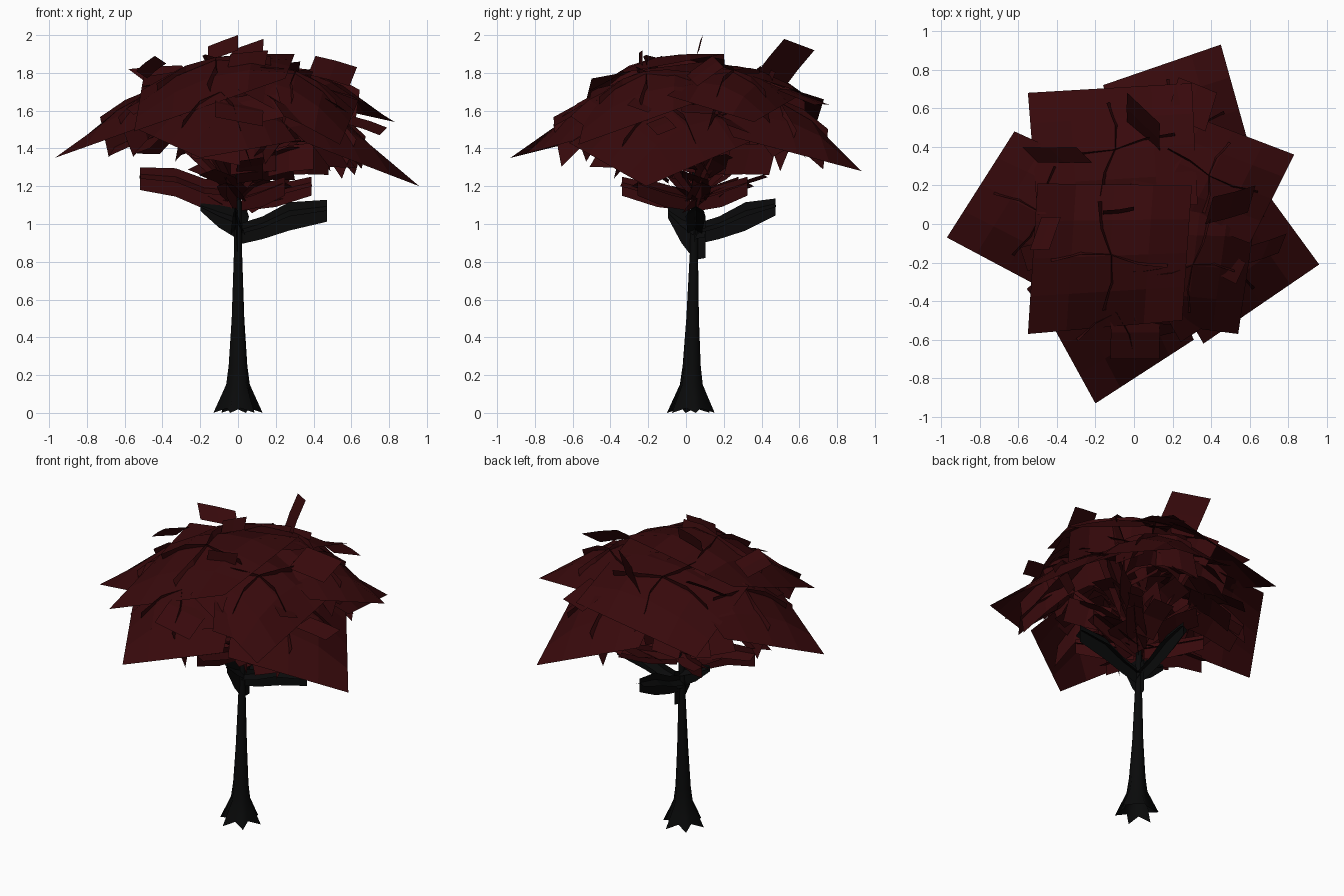
import bpy, math, random
from mathutils import Vector

random.seed(7)
if bpy.data.objects.get("Cube"):
    bpy.data.objects.remove(bpy.data.objects["Cube"])


def material(name, color):
    m = bpy.data.materials.new(name)
    m.use_nodes = True
    m.diffuse_color = (*color, 1)
    bsdf = m.node_tree.nodes["Principled BSDF"]
    bsdf.inputs["Base Color"].default_value = (*color, 1)
    bsdf.inputs["Roughness"].default_value = 1
    bsdf.inputs["Specular IOR Level"].default_value = 0
    return m


LEAF = material("dark red leaves", (0.038, 0.0027, 0.0034))
BARK = material("black bark", (0.0028, 0.003, 0.0031))


def grid_object(name, rows, mat, closed=False):
    """Skin a list of equal rows of points with quads."""
    n = len(rows[0])
    verts = [tuple(p) for row in rows for p in row]
    faces = []
    for i in range(len(rows) - 1):
        for j in range(n if closed else n - 1):
            k = (j + 1) % n
            faces.append((i * n + j, i * n + k, (i + 1) * n + k, (i + 1) * n + j))
    mesh = bpy.data.meshes.new(name)
    mesh.from_pydata(verts, [], faces)
    mesh.materials.append(mat)
    obj = bpy.data.objects.new(name, mesh)
    bpy.context.collection.objects.link(obj)
    return obj


def dome(x, y):
    return 1.87 - 0.6 * (x * x + y * y)


# Trunk with star-shaped flared roots
rings = [(0.025, 0.105, 0.27), (0.08, 0.08, 0.2), (0.15, 0.058, 0.1), (0.25, 0.048, 0.05),
         (0.5, 0.034, 0), (0.85, 0.022, 0), (1.1, 0.018, 0), (1.4, 0.01, 0)]
rows = []
for z, r, lobe in rings:
    row = []
    for k in range(12):
        a = math.tau * k / 12 + 0.2
        rad = r * (1 + lobe * (1 if k % 2 == 0 else -1))
        dip = 0.025 if z < 0.05 and k % 2 == 0 else 0
        row.append((rad * math.cos(a), 0.025 + 0.02 * min(z, 1) + rad * math.sin(a), z - dip))
    rows.append(row)
trunk = grid_object("trunk", rows, BARK, closed=True)
for p in trunk.data.polygons:
    p.use_smooth = True


# Branches: an upright ribbon crossed by a flat one
def branch(name, angle, path, mat, flat=1.0):
    d = Vector((math.cos(angle), math.sin(angle), 0))
    side = Vector((-d.y, d.x, 0)) * flat
    mids = [(Vector((0, 0.045, z)) + d * r, w) for r, z, w in path]
    up = Vector((0, 0, 1))
    grid_object(name + "_upright", [[p - up * w, p + up * w] for p, w in mids], mat)
    grid_object(name + "_flat", [[p - side * w, p + up * w * 0.4, p + side * w]
                                 for p, w in mids], mat)


low = [(0.02, 0.95, 0.055), (0.13, 0.98, 0.06), (0.27, 1.04, 0.075), (0.47, 1.07, 0.058)]
branch("right_low_branch", 0.02, low, BARK, 0.7)
branch("back_low_branch", 1.55, low[:-1] + [(0.43, 1.09, 0.045)], BARK, 0.7)
branch("left_wedge_branch", 3.2, [(0, 1.0, 0.08), (0.1, 1.04, 0.06), (0.2, 1.09, 0.02)], BARK, 0.4)
branch("front_wedge_branch", 4.6, [(0, 0.94, 0.13), (0.07, 0.99, 0.09), (0.14, 1.06, 0.03)], BARK, 0.3)
branch("back_wedge_branch", 1.4, [(0, 0.92, 0.11), (0.06, 0.93, 0.11)], BARK, 0.2)
twig = [(0.03, 1.15, 0.07), (0.18, 1.16, 0.08), (0.33, 1.22, 0.075), (0.52, 1.24, 0.06)]
branch("left_leafy_branch", 3.2, twig, LEAF)
short = [(0.03, 1.12, 0.05), (0.2, 1.15, 0.06), (0.39, 1.2, 0.05)]
for i, a in enumerate((4.55, 5.4, 0.1, 0.8, 2.5)):
    branch("short_leafy_branch_%d" % i, a, short, LEAF)
high = [(0.0, 1.15, 0.03), (0.2, 1.36, 0.06), (0.42, 1.56, 0.06)]
for i in range(5):
    branch("high_branch_%d" % i, 0.4 + i * math.tau / 5, high, LEAF)


# Canopy: big drooping leaf cards, first corner is the hanging tip
def canopy_card(name, corners, bulge):
    a, b, c, d = [Vector(p) for p in corners]

    def point(u, v, down=0.0):
        p = a * (1 - u) * (1 - v) + b * u * (1 - v) + c * u * v + d * (1 - u) * v
        p.z += 16 * bulge * u * (1 - u) * v * (1 - v) - down
        return p

    steps = [i / 4 for i in range(5)]
    grid_object(name, [[point(u, v) for u in steps] for v in steps], LEAF)
    # Two crossed upright cards that break the surface and flare at their ends
    for tag, flip in (("a", False), ("b", True)):
        rows = []
        for t in (0.12, 0.31, 0.5, 0.69, 0.88):
            s = 0.5 + 0.05 * math.sin(t * 6)
            flare = abs(t - 0.5)
            top, base = s - 0.16 * flare, s + 0.07
            upper = point(top, t) if flip else point(t, top)
            upper.z += 0.015 + 0.06 * flare
            rows.append([upper, point(base, t, 0.2) if flip else point(t, base, 0.2)])
        grid_object(name + "_cross_" + tag, rows, LEAF)


cards = {
    "left": ([(-0.97, -0.07, 1.35), (-0.62, 0.48, 1.57), (0, 0.2, 1.82), (-0.35, -0.4, 1.57)], 0.11),
    "front": ([(-0.2, -0.93, 1.35), (0.31, -0.6, 1.44), (0.05, 0, 1.8), (-0.53, -0.33, 1.5)], 0.16),
    "right": ([(0.96, -0.21, 1.2), (0.5, 0.42, 1.47), (0, 0, 1.75), (0.36, -0.62, 1.43)], 0.16),
    "back": ([(0.45, 0.93, 1.28), (0.64, 0.25, 1.46), (0, 0.1, 1.75), (-0.16, 0.72, 1.48)], 0.15),
    "back_left": ([(-0.55, 0.68, 1.5), (0.3, 0.73, 1.66), (0.33, 0.1, 1.86), (-0.5, 0.05, 1.73)], 0.11),
    "front_left": ([(-0.55, -0.57, 1.49), (0.25, -0.5, 1.77), (0.3, 0.2, 1.9), (-0.5, 0.21, 1.78)], 0.13),
    "front_right": ([(0.54, -0.57, 1.42), (0.64, 0.1, 1.66), (0.05, 0.1, 1.86), (0, -0.5, 1.71)], 0.13),
    "back_right": ([(0.83, 0.36, 1.54), (0.2, 0.6, 1.68), (-0.05, 0.15, 1.86), (0.6, -0.1, 1.68)], 0.11),
}
for key, (corners, bulge) in cards.items():
    canopy_card(key + "_canopy_leaf", corners, bulge)


# Loose leaf cards, gently bent along the middle
def loose_leaf(name, center, u, v, bend=0.02):
    c, u, v = Vector(center), Vector(u), Vector(v)
    lift = u.cross(v).normalized() * bend
    grid_object(name, [[c - u - v, c - v + lift, c + u - v],
                       [c - u + v, c + v + lift, c + u + v]], LEAF)


tufts = [((0.05, 0.52, 1.85), (0, 0.08, 0.1), (-0.085, 0.08, -0.03)),
         ((-0.4, 0.36, 1.8), (0.14, 0, 0.01), (-0.04, 0.04, 0.03)),
         ((0.5, 0.1, 1.81), (0.11, 0.03, -0.03), (0.02, 0.07, 0.05)),
         ((-0.46, -0.05, 1.83), (0.05, 0, 0.04), (0.03, 0.085, -0.02)),
         ((0.68, -0.13, 1.52), (0.09, 0.03, -0.03), (0.02, 0.05, 0.02)),
         ((-0.08, 0.07, 1.93), (0.08, 0.01, 0.03), (0, 0.01, 0.04)),
         ((0.05, -0.24, 1.86), (0.1, 0.01, 0.01), (0.01, 0, 0.05)),
         ((0.3, 0.62, 1.67), (0.1, -0.04, 0.0), (0.03, 0.1, -0.04))]
for i, t in enumerate(tufts):
    loose_leaf("top_tuft_%d" % i, *t, bend=0.005)

# Larger leaves hanging below the canopy
hanging = [((0.35, 0.34, 1.34), (0.13, 0.12, 0), (0, 0.02, 0.08)),
           ((0.08, -0.12, 1.36), (0.12, 0.05, 0.01), (0, 0.03, 0.09)),
           ((0.28, -0.1, 1.34), (0.12, -0.06, 0.02), (0, 0.03, 0.07)),
           ((-0.12, -0.3, 1.4), (0.13, -0.04, -0.02), (0, 0.03, 0.07)),
           ((0.05, 0.2, 1.35), (0.03, 0.14, 0.02), (0.02, 0, 0.08))]
for i, h in enumerate(hanging):
    loose_leaf("hanging_leaf_%d" % i, *h)

# Inner foliage filling the underside of the dome
for i in range(40):
    a = i * 2.4
    r = 0.1 + 0.48 * math.sqrt(i / 40)
    x, y = r * math.cos(a), r * math.sin(a)
    z = dome(x, y) - random.uniform(0.08, 0.3)
    out = Vector((math.cos(a), math.sin(a), -random.uniform(0.2, 0.9))).normalized()
    side = Vector((-math.sin(a), math.cos(a), random.uniform(-0.4, 0.4)))
    loose_leaf("inner_leaf_%d" % i, (x, y, z), out * random.uniform(0.1, 0.18),
               side * random.uniform(0.06, 0.13))

# Sparse leaves around the fork
for i in range(14):
    a = i * 2.4 + 0.5
    r = random.uniform(0.08, 0.3)
    out = Vector((math.cos(a), math.sin(a), random.uniform(0.1, 0.5)))
    side = Vector((-math.sin(a), math.cos(a), random.uniform(-0.5, 0.5)))
    loose_leaf("fork_leaf_%d" % i, (0.06 + r * out.x, 0.05 + r * out.y, 1.13 + 0.022 * i),
               out * 0.12, side * 0.07)
